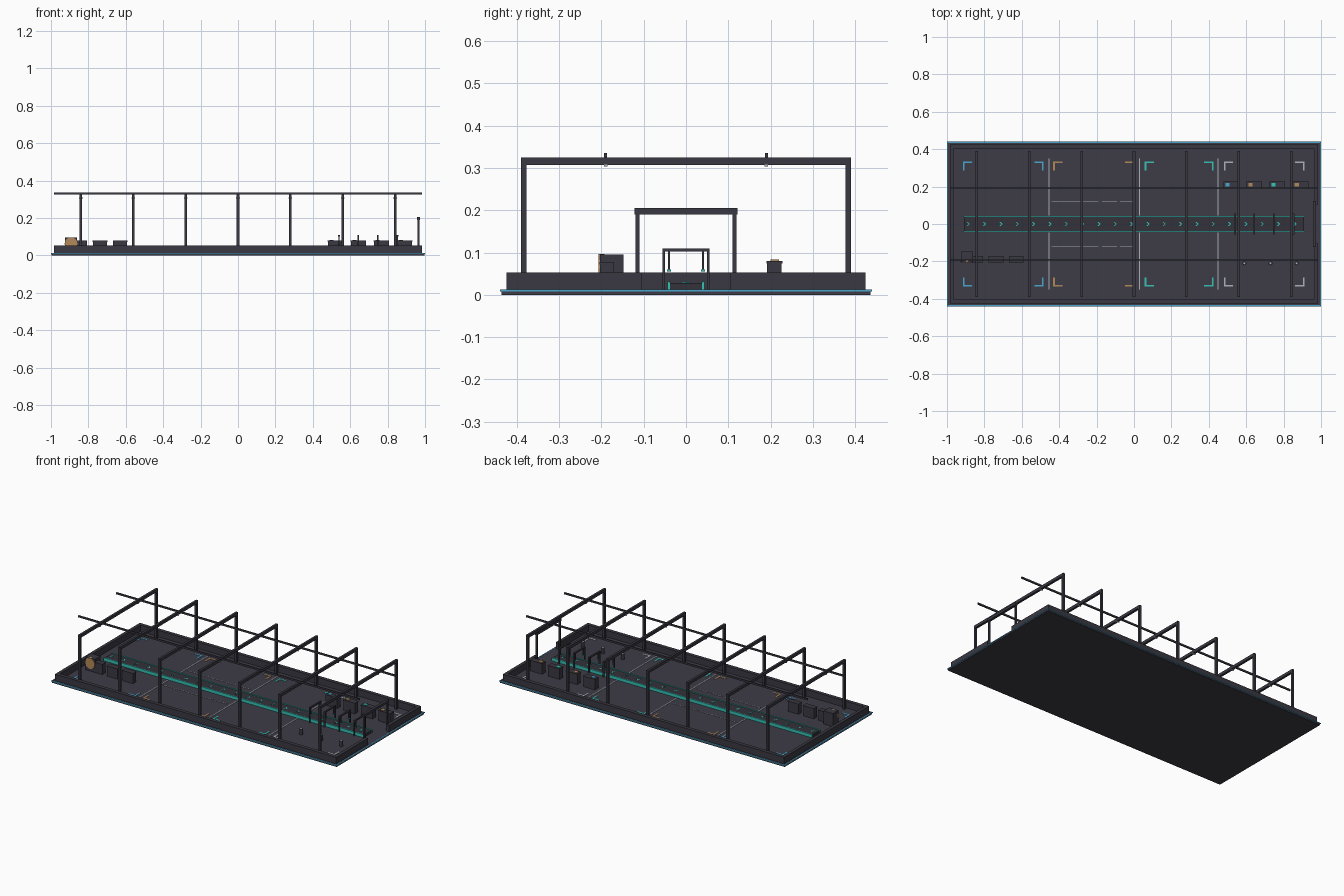
import bpy, bmesh, math
from mathutils import Matrix, Vector

if "Cube" in bpy.data.objects:
    bpy.data.objects.remove(bpy.data.objects["Cube"])


def mat(name, rgb):
    m = bpy.data.materials.new(name)
    m.diffuse_color = (*rgb, 1)
    m.use_nodes = True
    m.node_tree.nodes["Principled BSDF"].inputs["Base Color"].default_value = m.diffuse_color
    return m


FLOOR = mat("slate floor", (0.047, 0.046, 0.062))
FRAME = mat("dark gunmetal", (0.042, 0.040, 0.054))
BELT = mat("belt charcoal", (0.032, 0.032, 0.042))
TEAL = mat("teal", (0.035, 0.55, 0.47))
BLUE = mat("sky blue", (0.07, 0.38, 0.62))
TAN = mat("tan orange", (0.45, 0.25, 0.10))
GREY = mat("light grey", (0.42, 0.45, 0.50))


class Part:
    """Collects primitives of one colour in a single object."""
    def __init__(self, name, material):
        self.name, self.material, self.bm = name, material, bmesh.new()

    def box(self, x0, x1, y0, y1, z0, z1):
        m = Matrix.Translation(((x0 + x1) / 2, (y0 + y1) / 2, (z0 + z1) / 2))
        m = m @ Matrix.Diagonal((abs(x1 - x0), abs(y1 - y0), abs(z1 - z0), 1))
        bmesh.ops.create_cube(self.bm, size=1, matrix=m)
        return self

    def cyl(self, c, r1, r2, depth, sides, rot=None):
        m = Matrix.Translation(Vector(c)) @ (rot or Matrix())
        bmesh.ops.create_cone(self.bm, cap_ends=True, segments=sides,
                              radius1=r1, radius2=r2, depth=depth, matrix=m)
        return self

    def prism(self, pts, z0, z1):
        f = self.bm.faces.new([self.bm.verts.new((x, y, z0)) for x, y in pts])
        g = bmesh.ops.extrude_face_region(self.bm, geom=[f])["geom"]
        vs = [v for v in g if isinstance(v, bmesh.types.BMVert)]
        bmesh.ops.translate(self.bm, verts=vs, vec=(0, 0, z1 - z0))
        return self

    def done(self):
        bmesh.ops.recalc_face_normals(self.bm, faces=self.bm.faces)
        me = bpy.data.meshes.new(self.name)
        self.bm.to_mesh(me)
        self.bm.free()
        me.materials.append(self.material)
        ob = bpy.data.objects.new(self.name, me)
        bpy.context.collection.objects.link(ob)
        return ob


Z = 0.012  # floor level

# Floor slab and glowing edge trim
Part("floor_slab", FLOOR).box(-0.997, 0.997, -0.437, 0.437, 0, Z).done()
p = Part("edge_trim", BLUE)
for s in (-1, 1):
    p.box(-1, 1, s * 0.434, s * 0.44, 0.008, 0.013)
    p.box(s * 0.994, s * 1.0, -0.434, 0.434, 0.008, 0.013)
p.done()

# Low perimeter walls, with an opening at the right end
p = Part("perimeter_wall", FRAME)
for s in (-1, 1):
    p.box(-0.985, 0.985, s * 0.402, s * 0.425, Z, 0.053)
    p.box(0.965, 0.985, s * 0.105, s * 0.402, Z, 0.053)
p.box(-0.985, -0.965, -0.402, 0.402, Z, 0.053)
p.done()

# Seven large portal frames with two roof rails
p = Part("portal_frames", FRAME)
lamps = Part("portal_lamps", GREY)
for i in range(7):
    x = -0.84 + 0.28 * i
    p.box(x - 0.007, x + 0.007, -0.39, 0.39, 0.307, 0.325)
    for s in (-1, 1):
        p.box(x - 0.007, x + 0.007, s * 0.377, s * 0.39, Z, 0.307)
        lamps.box(x - 0.01, x + 0.01, s * 0.186, s * 0.194, 0.304, 0.308)
p.done()
lamps.done()
p = Part("roof_rails", FRAME)
for s in (-1, 1):
    p.box(-0.985, 0.985, s * 0.187, s * 0.194, 0.325, 0.336)
p.done()

# Exit gate
p = Part("exit_gate", FRAME).box(0.957, 0.973, -0.122, 0.122, 0.19, 0.205)
for s in (-1, 1):
    p.box(0.96, 0.97, s * 0.11, s * 0.12, Z, 0.19)
p.done()

# Conveyor deck, side rails and direction chevrons
Part("conveyor_deck", BELT).box(-0.91, 0.91, -0.04, 0.04, Z, 0.028).done()
p = Part("conveyor_rails", TEAL)
for s in (-1, 1):
    p.box(-0.912, 0.912, s * 0.038, s * 0.044, Z, 0.031)
p.done()
p = Part("chevrons", TEAL)
for i in range(21):
    x = -0.895 + i * 0.0873
    p.prism([(x, 0.011), (x + 0.007, 0.011), (x + 0.018, 0), (x + 0.007, -0.011),
             (x, -0.011), (x + 0.011, 0)], 0.027, 0.030)
p.done()

# Small scanner arches with hanging sensors
p = Part("scanner_arches", FRAME)
tips = Part("sensor_tips", TEAL)
for x in (0.54, 0.643, 0.747, 0.852):
    p.box(x - 0.005, x + 0.005, -0.056, 0.056, 0.102, 0.109)
    for s in (-1, 1):
        p.box(x - 0.004, x + 0.004, s * 0.05, s * 0.056, Z, 0.103)
        p.box(x - 0.003, x + 0.003, s * 0.038, s * 0.042, 0.06, 0.103)
        tips.box(x - 0.005, x + 0.005, s * 0.036, s * 0.045, 0.055, 0.06)
p.done()
tips.done()

# Zone corner brackets on the floor
for name, m, xa, xb in (("intake", BLUE, -0.915, -0.483), ("rack", TAN, -0.432, 0.002),
                        ("sort", TEAL, 0.057, 0.425), ("exit", GREY, 0.48, 0.912)):
    p = Part(name + "_zone_brackets", m)
    for x, dx in ((xa, 1), (xb, -1)):
        for s in (-1, 1):
            p.box(x, x + dx * 0.05, s * 0.326, s * 0.335, Z, 0.014)
            p.box(x, x + dx * 0.009, s * 0.285, s * 0.326, Z, 0.014)
    p.done()

# Zone divider lines and rack lane lines
p = Part("zone_lines", GREY)
for s in (-1, 1):
    for x in (-0.455, 0.03, 0.45):
        p.box(x - 0.003, x + 0.003, s * 0.045, s * 0.35, Z, 0.014)
    for xa, xb in ((-0.44, -0.19), (-0.17, -0.09), (-0.075, 0.005)):
        p.box(xa, xb, s * 0.117, s * 0.121, Z, 0.014)
p.done()

# Storage crates on the right, each with a coloured tag on top
p = Part("storage_crates", FRAME)
for i, m in enumerate((BLUE, TAN, TEAL, TAN)):
    x = 0.48 + i * 0.1233
    p.box(x, x + 0.08, 0.192, 0.226, Z, 0.074)
    p.box(x - 0.002, x + 0.082, 0.19, 0.228, 0.074, 0.08)
    Part("crate_tag_%d" % (i + 1), m).box(x + 0.009, x + 0.031, 0.2, 0.22, 0.079, 0.083).done()
p.done()

# Intake machine with a round drum, followed by three bins
Part("intake_machine", FRAME).box(-0.925, -0.86, -0.203, -0.148, Z, 0.095).done()
Part("intake_drum", TAN).cyl((-0.893, -0.2, 0.062), 0.034, 0.034, 0.014, 20,
                             Matrix.Rotation(math.pi / 2, 4, 'X')).done()
p = Part("intake_bins", FRAME)
for x in (-0.845, -0.738, -0.63):
    p.box(x - 0.037, x + 0.037, -0.203, -0.172, Z, 0.072)
    p.box(x - 0.039, x + 0.039, -0.205, -0.17, 0.072, 0.078)
p.done()

# Bollards with light caps
p = Part("bollards", FRAME)
caps = Part("bollard_caps", GREY)
for x in (0.59, 0.73, 0.87):
    p.cyl((x, -0.21, 0.03), 0.011, 0.011, 0.036, 12)
    caps.cyl((x, -0.21, 0.05), 0.008, 0.006, 0.004, 12)
p.done()
caps.done()
